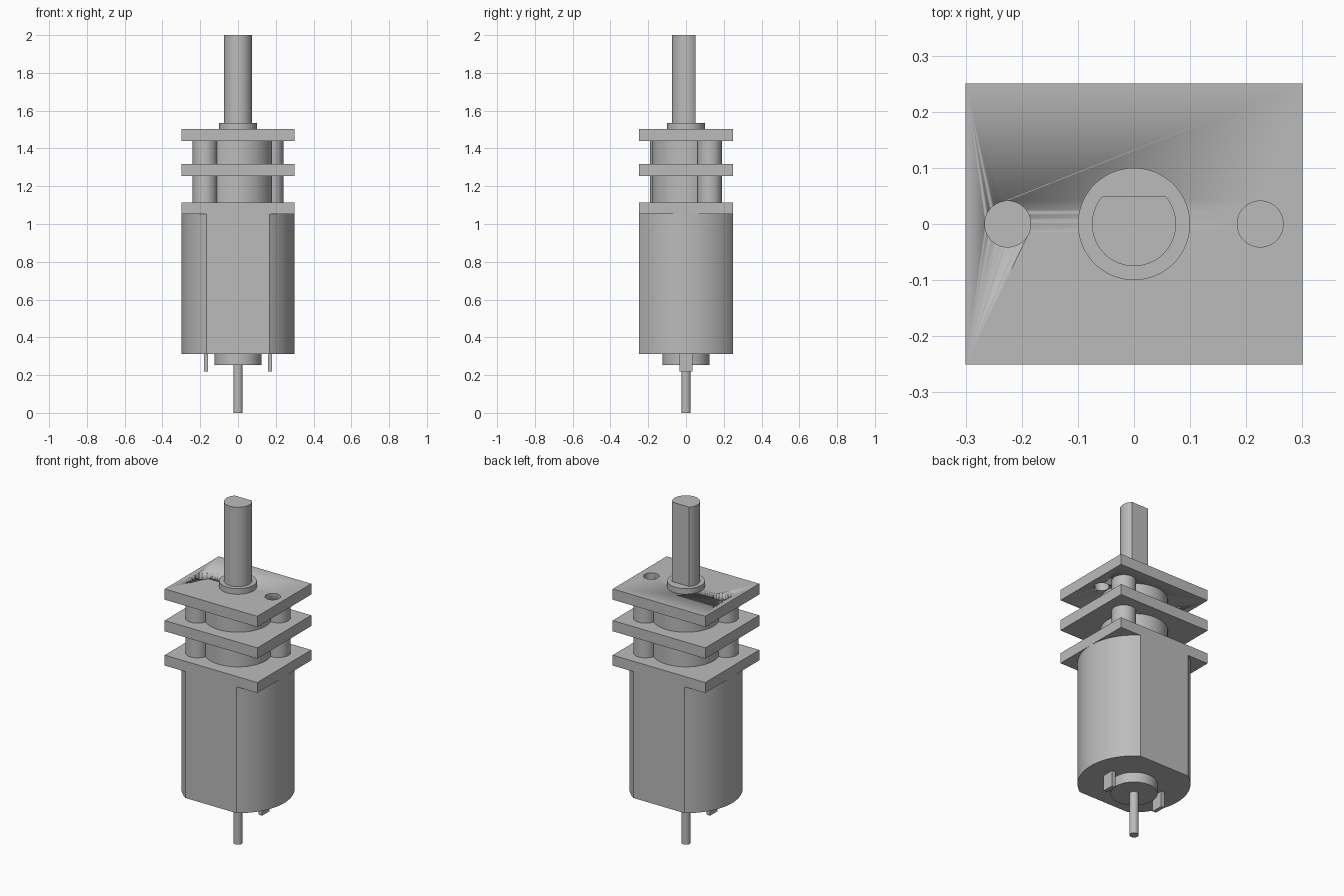
import bpy, bmesh
from math import asin, cos, sin, pi, radians

cube = bpy.data.objects.get("Cube")
if cube:
    bpy.data.objects.remove(cube, do_unlink=True)

# One plain metal grey for everything
metal = bpy.data.materials.new("metal grey")
metal.use_nodes = True
grey = (0.5, 0.5, 0.5, 1)
metal.diffuse_color = grey
metal.node_tree.nodes["Principled BSDF"].inputs["Base Color"].default_value = grey


def prism(name, outline, z0, z1):
    """Extrude a flat outline from z0 to z1."""
    mesh = bpy.data.meshes.new(name)
    bm = bmesh.new()
    face = bm.faces.new([bm.verts.new((x, y, z0)) for x, y in outline])
    top = bmesh.ops.extrude_face_region(bm, geom=[face])["geom"]
    verts = [v for v in top if isinstance(v, bmesh.types.BMVert)]
    bmesh.ops.translate(bm, verts=verts, vec=(0, 0, z1 - z0))
    bmesh.ops.recalc_face_normals(bm, faces=bm.faces)
    bm.to_mesh(mesh)
    bm.free()
    mesh.materials.append(metal)
    obj = bpy.data.objects.new(name, mesh)
    bpy.context.collection.objects.link(obj)
    bpy.ops.object.select_all(action='DESELECT')
    obj.select_set(True)
    bpy.context.view_layer.objects.active = obj
    bpy.ops.object.shade_smooth_by_angle(angle=radians(25))
    return obj


def arc(r, a0, a1, steps):
    return [(r * cos(a0 + (a1 - a0) * i / steps), r * sin(a0 + (a1 - a0) * i / steps))
            for i in range(steps + 1)]


def circle(r, cx=0, cy=0, steps=64):
    return [(x + cx, y + cy) for x, y in arc(r, 0, 2 * pi, steps)[:-1]]


def rect(hx, hy, cx=0):
    return [(cx - hx, -hy), (cx + hx, -hy), (cx + hx, hy), (cx - hx, hy)]


# Motor can: round with flats at front and back
cut = asin(0.25 / 0.3)
can = arc(0.3, -cut, cut, 40)
prism("motor_can", can + [(-x, -y) for x, y in can], 0.313, 1.053)

# Rear boss, rear shaft and terminals
prism("rear_boss", circle(0.125), 0.254, 0.313)
prism("rear_shaft", circle(0.025, steps=32), 0, 0.254)
for side, s in (("left", 1), ("right", -1)):
    prism(f"terminal_{side}", rect(0.011, 0.035, s * 0.17), 0.22, 0.313)

# Gearbox plates
levels = {"lower": (1.053, 1.114), "middle": (1.254, 1.317), "upper": (1.439, 1.502)}
plates = {n: prism(f"{n}_plate", rect(0.3, 0.25), *z) for n, z in levels.items()}

# Mounting holes through the upper plate
for s in (1, -1):
    cutter = prism("hole_cutter", circle(0.041, s * 0.225, steps=48), 1.4, 1.55)
    cutter.hide_render = True
    bpy.context.view_layer.objects.active = plates["upper"]
    mod = plates["upper"].modifiers.new("hole", 'BOOLEAN')
    mod.object, mod.solver = cutter, 'EXACT'
    bpy.ops.object.modifier_move_to_index(modifier=mod.name, index=0)
    bpy.ops.object.modifier_apply(modifier=mod.name)
    bpy.data.objects.remove(cutter, do_unlink=True)

# Gears and diagonal spacer posts between the plates
for name, z0, z1 in (("lower", 1.114, 1.254), ("upper", 1.317, 1.439)):
    prism(f"{name}_gear", circle(0.18), z0, z1)
    for side, s in (("left", 1), ("right", -1)):
        prism(f"{name}_post_{side}", circle(0.065, s * 0.175, s * 0.125, 48), z0, z1)

# Output collar and shaft with a flat towards the back
prism("output_collar", circle(0.1), 1.502, 1.535)
flat = asin(0.05 / 0.075)
prism("output_shaft", arc(0.075, pi - flat, 2 * pi + flat, 48), 1.535, 2)
